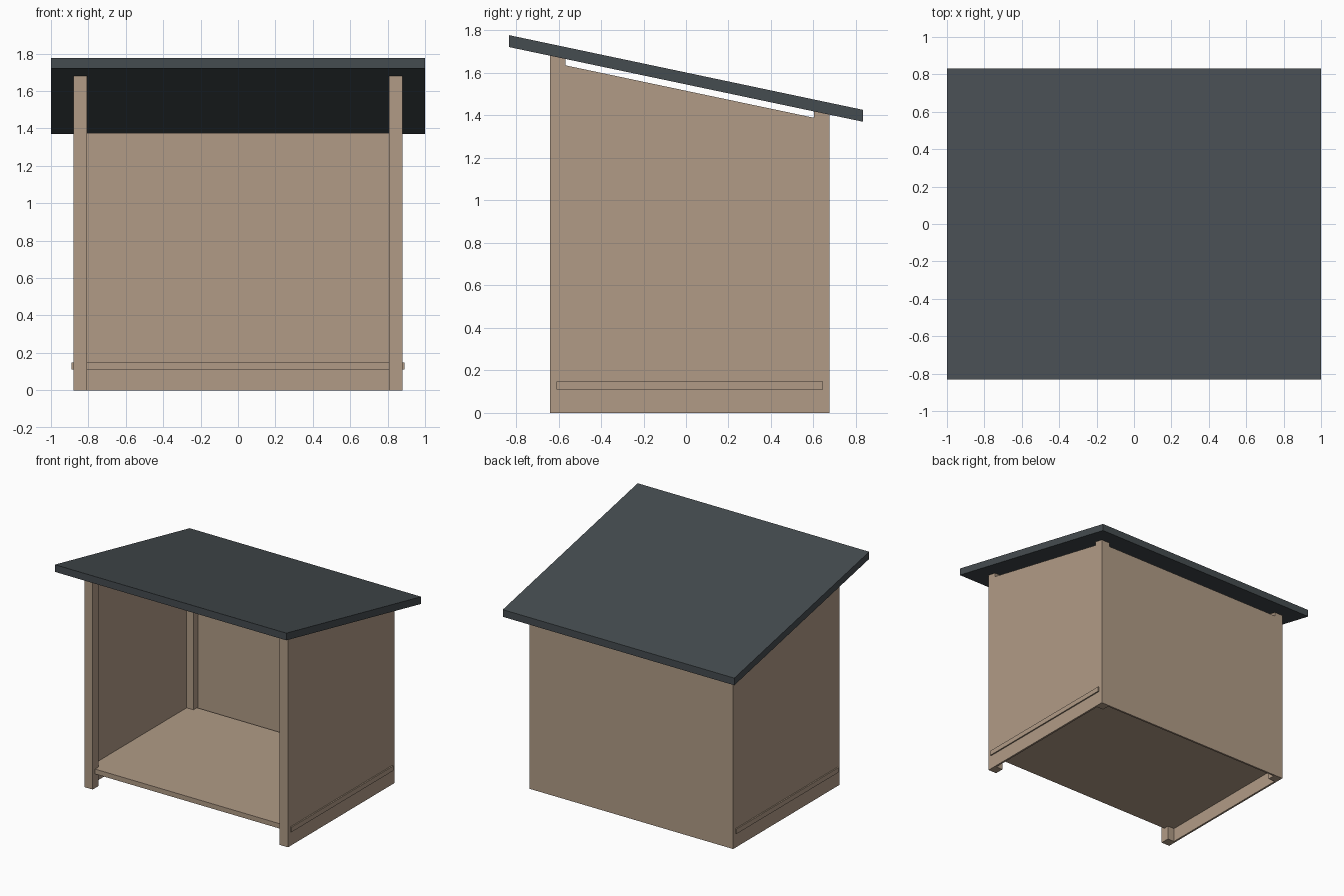
import bpy
import bmesh

cube = bpy.data.objects.get("Cube")
if cube:
    bpy.data.objects.remove(cube, do_unlink=True)


def material(name, rgb):
    mat = bpy.data.materials.new(name)
    color = (*rgb, 1)
    mat.diffuse_color = color
    mat.use_nodes = True
    mat.node_tree.nodes["Principled BSDF"].inputs["Base Color"].default_value = color
    return mat


wood = material("tan wood", (0.44, 0.33, 0.24))
slate = material("dark slate", (0.06, 0.072, 0.08))


def roof_under(y):
    """Height of the sloping roof's underside."""
    return 1.546 - 0.211 * y


def block(name, x, y, bottom, top, mat):
    """Box over x and y ranges; bottom and top are functions of y."""
    bm = bmesh.new()
    bmesh.ops.create_cube(bm, size=1)
    for v in bm.verts:
        v.co.x = x[1] if v.co.x > 0 else x[0]
        v.co.y = y[1] if v.co.y > 0 else y[0]
        v.co.z = top(v.co.y) if v.co.z > 0 else bottom(v.co.y)
    mesh = bpy.data.meshes.new(name)
    bm.to_mesh(mesh)
    bm.free()
    mesh.materials.append(mat)
    obj = bpy.data.objects.new(name, mesh)
    bpy.context.collection.objects.link(obj)
    return obj


def ground(y):
    return 0


def wall_top(y):
    return roof_under(y) - 0.03


OUT, POST, WALL = 0.88, 0.073, 0.015
FRONT, BACK = -0.64, 0.675
INNER = OUT - POST

# Corner posts and side walls
for side, s in (("left", 1), ("right", -1)):
    post_x = sorted((s * INNER, s * OUT))
    wall_x = sorted((s * (OUT - WALL), s * OUT))
    block(f"front_{side}_post", post_x, (FRONT, FRONT + POST), ground, roof_under, wood)
    block(f"back_{side}_post", post_x, (BACK - POST, BACK), ground, roof_under, wood)
    block(f"{side}_wall", wall_x, (FRONT + POST, BACK - POST), ground, wall_top, wood)

# Back wall
block("back_wall", (-INNER, INNER), (BACK - WALL, BACK), ground, wall_top, wood)

# Floor, poking slightly through the side walls
block("floor", (-0.89, 0.89), (-0.61, 0.645), lambda y: 0.11, lambda y: 0.148, wood)

# Sloping roof with plumb-cut ends
block("roof", (-1, 1), (-0.832, 0.832), roof_under, lambda y: roof_under(y) + 0.056, slate)
